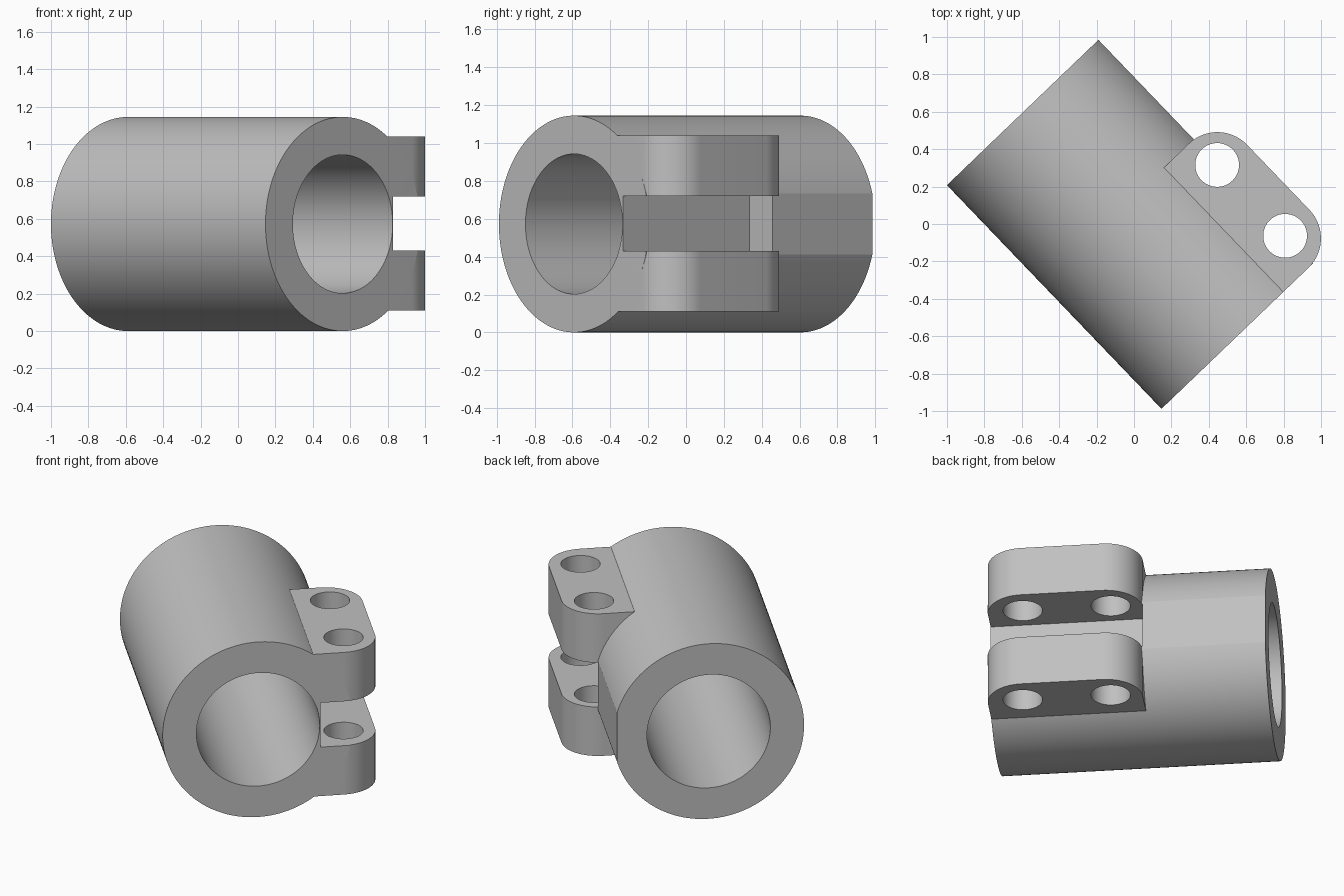
import bpy, bmesh, math
from mathutils import Matrix, Vector

if "Cube" in bpy.data.objects:
    bpy.data.objects.remove(bpy.data.objects["Cube"])

# Local frame: x = across the tube towards the lugs, y = along the tube from its front end, z = up
R_OUT, R_BORE, LENGTH, ZC = 0.5725, 0.37, 1.657, 0.5725
LUG_LEN, LUG_OUT, FILLET = 0.922, 0.735, 0.22
PLACE = Matrix.Translation((0.56, -0.592, 0)) @ Matrix.Rotation(math.radians(43.8), 4, 'Z')

grey = bpy.data.materials.new("plain_grey")
grey.diffuse_color = (0.53, 0.53, 0.53, 1)
grey.use_nodes = True
grey.node_tree.nodes["Principled BSDF"].inputs["Base Color"].default_value = grey.diffuse_color


def arc(cx, cy, r, a0, a1, n):
    return [(cx + r * math.cos(a0 + (a1 - a0) * i / n),
             cy + r * math.sin(a0 + (a1 - a0) * i / n)) for i in range(n + 1)]


def prism(name, profile, axis, lo, hi):
    """Extrude a closed 2D profile along y (profile in x,z) or z (profile in x,y)."""
    bm = bmesh.new()
    pt = (lambda p: (p[0], lo, p[1])) if axis == 'y' else (lambda p: (p[0], p[1], lo))
    face = bm.faces.new([bm.verts.new(pt(p)) for p in profile])
    ext = bmesh.ops.extrude_face_region(bm, geom=[face])
    step = Vector((0, hi - lo, 0)) if axis == 'y' else Vector((0, 0, hi - lo))
    bmesh.ops.translate(bm, vec=step, verts=[g for g in ext['geom'] if isinstance(g, bmesh.types.BMVert)])
    bmesh.ops.recalc_face_normals(bm, faces=bm.faces)
    mesh = bpy.data.meshes.new(name)
    bm.to_mesh(mesh)
    bm.free()
    mesh.materials.append(grey)
    ob = bpy.data.objects.new(name, mesh)
    bpy.context.collection.objects.link(ob)
    return ob


def combine(target, tool, operation):
    mod = target.modifiers.new("combine", 'BOOLEAN')
    mod.operation, mod.solver, mod.object = operation, 'EXACT', tool
    bpy.context.view_layer.objects.active = target
    bpy.ops.object.modifier_apply(modifier=mod.name)
    bpy.data.objects.remove(tool)


# Tube with a narrow flat along the lug side
flat = math.asin(0.16 / R_OUT)
clamp = prism("clamp_tube", arc(0, ZC, R_OUT, flat, 2 * math.pi - flat, 140), 'y', 0, LENGTH)

# Lug block with rounded outer corners
c = LUG_OUT - FILLET
outline = ([(0.2, 0)] + arc(c, FILLET, FILLET, -math.pi / 2, 0, 20)
           + arc(c, LUG_LEN - FILLET, FILLET, 0, math.pi / 2, 20) + [(0.2, LUG_LEN)])
combine(clamp, prism("lug_block", outline, 'z', 0.11, 1.04), 'UNION')

# Bore through the tube
combine(clamp, prism("bore", arc(0, ZC, R_BORE, 0, 2 * math.pi, 128)[:-1], 'y', -0.2, LENGTH + 0.2), 'DIFFERENCE')

# Slot that splits the block into two lugs
slot = [(0.374, -0.2), (1.0, -0.2), (1.0, LUG_LEN + 0.004), (0.374, LUG_LEN + 0.004)]
combine(clamp, prism("slot", slot, 'z', 0.43, 0.72), 'DIFFERENCE')

# Two bolt holes through both lugs
for y in (0.21, 0.735):
    hole = arc(0.545, y, 0.117, 0, 2 * math.pi, 64)[:-1]
    combine(clamp, prism("bolt_hole", hole, 'z', -0.2, 1.4), 'DIFFERENCE')

# Turn into place and smooth the round faces
clamp.data.transform(PLACE)
bpy.ops.object.select_all(action='DESELECT')
clamp.select_set(True)
bpy.context.view_layer.objects.active = clamp
bpy.ops.object.shade_smooth_by_angle(angle=math.radians(10))
